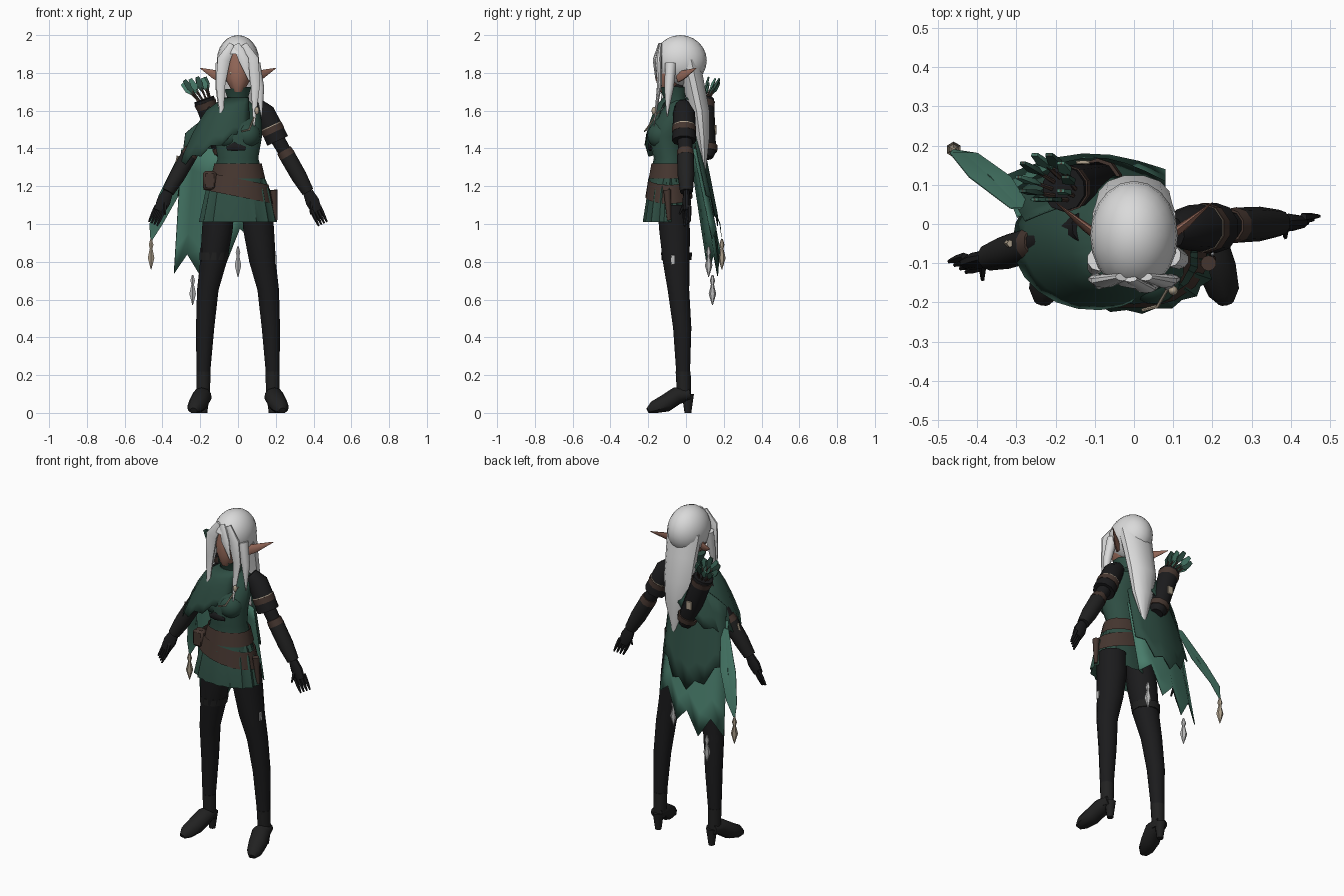
import bpy, bmesh, math, random
from mathutils import Vector

random.seed(4)
cube = bpy.data.objects.get("Cube")
if cube:
    bpy.data.objects.remove(cube, do_unlink=True)

AXIS_X, AXIS_Y, AXIS_Z = Vector((1, 0, 0)), Vector((0, 1, 0)), Vector((0, 0, 1))
sides = (("left", 1), ("right", -1))
parts = []


def material(name, red, green, blue):
    mat = bpy.data.materials.new(name)
    mat.use_nodes = True
    colour = (red, green, blue, 1)
    mat.diffuse_color = colour
    mat.node_tree.nodes["Principled BSDF"].inputs["Base Color"].default_value = colour
    return mat


white = material("white_hair", .7, .7, .7)
skin = material("tan_skin", .3, .14, .1)
green = material("dark_green_cloth", .027, .074, .055)
lining = material("light_green_lining", .065, .2, .145)
black = material("black_cloth", .011, .011, .012)
leather = material("charcoal_leather", .015, .015, .015)
brown = material("brown_leather", .06, .037, .029)
gold = material("pale_gold", .42, .35, .26)
silver = material("silver", .5, .5, .5)


def finish(name, bm, mat):
    bmesh.ops.recalc_face_normals(bm, faces=bm.faces)
    mesh = bpy.data.meshes.new(name)
    bm.to_mesh(mesh)
    bm.free()
    mesh.materials.append(mat)
    ob = bpy.data.objects.new(name, mesh)
    bpy.context.collection.objects.link(ob)
    parts.append(ob)
    return ob


def bridge(bm, rows, closed):
    """Join neighbouring rows of vertices with quads."""
    for low, high in zip(rows, rows[1:]):
        count = len(low)
        for k in range(count if closed else count - 1):
            j = (k + 1) % count
            bm.faces.new((low[k], low[j], high[j], high[k]))


def tube(name, mat, points, squash=1, sections=10, ref=AXIS_Y, level=False,
         caps=True, pleat=0, tilt=0):
    """Skin oval sections (x, y, z, radius) along a path; level keeps them horizontal."""
    bm = bmesh.new()
    rings = []
    last = len(points) - 1
    for i, (x, y, z, radius) in enumerate(points):
        centre = Vector((x, y, z))
        ahead, behind = points[min(i + 1, last)], points[max(i - 1, 0)]
        path = Vector(ahead[:3]) - Vector(behind[:3])
        across, depth = AXIS_X, AXIS_Y
        if not level:
            across = path.cross(ref).normalized()
            depth = across.cross(path).normalized()
        ring = []
        for k in range(sections):
            angle = math.tau * (k + .5) / sections
            size = radius * (1 + pleat * (-1) ** k)
            spot = centre + size * (across * math.cos(angle) + depth * squash * math.sin(angle))
            spot.z = max(0, spot.z + tilt * (spot.x - x))
            ring.append(bm.verts.new(spot))
        rings.append(ring)
    bridge(bm, rings, True)
    if caps:
        bm.faces.new(rings[0])
        bm.faces.new(rings[-1])
    return finish(name, bm, mat)


def cloth(name, mat, place, columns, rows=5):
    """Thin cloth whose points come from place(column, along, down)."""
    bm = bmesh.new()
    grid = [[bm.verts.new(place(c, c / columns, r / rows)) for c in range(columns + 1)]
            for r in range(rows + 1)]
    bridge(bm, grid, False)
    finish(name, bm, mat).modifiers.new("thickness", "SOLIDIFY").thickness = .005


def fit(bm, centre, size):
    for v in bm.verts:
        v.co = Vector(c + a * b for c, a, b in zip(centre, v.co, size))


def ball(name, mat, centre, size, keep=None):
    bm = bmesh.new()
    bmesh.ops.create_uvsphere(bm, u_segments=20, v_segments=12, radius=1)
    fit(bm, centre, size)
    if keep:
        drop = [f for f in bm.faces if not keep(f.calc_center_median())]
        bmesh.ops.delete(bm, geom=drop, context="FACES")
    finish(name, bm, mat)


def box(name, mat, centre, size):
    bm = bmesh.new()
    bmesh.ops.create_cube(bm, size=1)
    fit(bm, centre, size)
    bmesh.ops.bevel(bm, geom=bm.edges[:], offset=min(size) / 5, segments=1, affect="EDGES")
    finish(name, bm, mat)


def between(start, end, t, radius):
    return (*start.lerp(end, t), radius)


def mirrored(sign, *points):
    return [(x * sign, y, z, radius) for x, y, z, radius in points]


# Torso, neck and collar
tube("tunic", green, [(0, -.09, 1.2, .15), (0, -.085, 1.35, .11), (0, -.105, 1.46, .13),
                      (0, -.08, 1.53, .13), (0, -.04, 1.6, .12), (0, -.04, 1.66, .05)],
     squash=.77, sections=14, level=True)
tube("neck", black, [(0, -.04, 1.6, .04), (0, -.05, 1.75, .036)], level=True)
tube("collar", green, [(0, -.05, 1.62, .06), (0, -.06, 1.67, .058), (0, -.07, 1.72, .075)],
     level=True, caps=False, tilt=.1)
tube("belly_trim", black, [(-.06, -.185, 1.4, .01), (-.02, -.19, 1.41, .025), (.04, -.185, 1.4, .01)],
     squash=.5)

# Skirt, belts and pouch
tube("pleated_skirt", green, [(0, -.09, 1.26, .13), (0, -.1, 1.18, .165), (0, -.105, 1.01, .2)],
     squash=.6, sections=32, level=True, caps=False, pleat=.04)
tube("waist_belt", brown, [(0, -.085, 1.24, .147), (0, -.085, 1.32, .128)],
     squash=.78, sections=16, level=True, caps=False)
tube("slung_belt", brown, [(0, -.09, 1.145, .188), (0, -.09, 1.24, .165)],
     squash=.67, sections=16, level=True, caps=False, tilt=-.2)
box("front_pouch", brown, (-.15, -.15, 1.23), (.07, .06, .1))
tube("hip_sheath", brown, [(.19, -.1, 1.18, .02), (.2, -.09, 1.02, .01)])

# Legs, boots, bust, ears and eyes
for side, sign in sides:
    ball(side + "_bust", green, (.05 * sign, -.135, 1.47), (.07, .07, .07))
    tube(side + "_leg", black, mirrored(
        sign, (.1, -.07, 1.1, .085), (.11, -.06, .96, .084), (.13, -.052, .8, .073),
        (.16, -.04, .65, .059), (.174, -.02, .45, .05), (.184, -.015, .2, .037)),
        sections=12, level=True)
    tube(side + "_boot_shaft", leather, mirrored(
        sign, (.183, -.015, .22, .04), (.184, -.01, .07, .036)), level=True)
    tube(side + "_foot", leather, mirrored(
        sign, (.185, .02, .1, .036), (.19, -.05, .09, .052), (.21, -.11, .05, .052),
        (.228, -.17, .025, .042), (.235, -.2, .01, .02)), squash=.9, ref=AXIS_Z)
    tube(side + "_heel", leather, mirrored(sign, (.18, .01, .1, .032), (.18, .01, 0, .018)), level=True)
    tube(side + "_ear", skin, mirrored(
        sign, (.08, -.04, 1.78, .032), (.12, -.01, 1.79, .026), (.2, .055, 1.825, .002)), squash=.4)
    ball(side + "_eye", gold, (.032 * sign, -.14, 1.8), (.014, .008, .008))
tube("right_thigh_band", leather, [(-.125, -.05, .85, .082), (-.13, -.05, .81, .079)], level=True)
box("thigh_pouch", leather, (-.185, -.05, .84), (.03, .07, .08))
box("thigh_charm", silver, (.2, -.07, .81), (.01, .02, .05))

# Arms, bracers and gloves; the right arm reaches further forward
for (side, sign), reach in zip(sides, (.05, -.3)):
    shoulder, elbow, wrist, tip = (
        Vector((x * sign, reach * (x - .12) - .01, z))
        for x, z in ((.12, 1.6), (.25, 1.38), (.37, 1.17), (.45, 1)))
    tube(side + "_arm", black, [(*shoulder, .045), (*elbow, .037),
                                between(elbow, wrist, .4, .038), (*wrist, .027)])
    tube(side + "_bracer", leather, [between(elbow, wrist, .1, .045),
                                     between(elbow, wrist, .6, .044), (*wrist, .034)])
    tube(side + "_elbow_strap", brown, [between(shoulder, elbow, .95, .043),
                                        between(elbow, wrist, .1, .046)])
    tube(side + "_palm", black, [(*wrist, .028), between(wrist, tip, .3, .038),
                                 between(wrist, tip, .6, .03)], squash=.6)
    fan = Vector((sign * .8, .5, .4)) * .018
    for k in range(4):
        knuckle = wrist.lerp(tip, .5) + fan * (k - 1.5)
        end = tip + fan * (k - 1.5)
        tube(f"{side}_finger_{k + 1}", black, [(*knuckle, .011), between(knuckle, end, .5, .01),
                                               (*end, .005)], sections=5)
    thumb = tip.lerp(wrist, .3) - AXIS_Y * .04 - AXIS_X * sign * .04
    tube(side + "_thumb", black, [between(wrist, tip, .2, .014), (*thumb, .005)], sections=5)

# Puffed left sleeve with its band
top, cuff = Vector((.14, -.01, 1.59)), Vector((.21, -.01, 1.44))
tube("left_sleeve", black, [(.1, -.02, 1.63, .04), (*top, .058), (*cuff, .064)])
tube("sleeve_band", brown, [between(top, cuff, t, .064) for t in (.5, .7)])
tube("sleeve_trim", gold, [between(top, cuff, t, .062) for t in (.47, .52)])

# Face
tube("face", skin, [(0, -.115, 1.7, .022), (0, -.1, 1.72, .042), (0, -.08, 1.77, .07),
                    (0, -.065, 1.83, .08), (0, -.055, 1.92, .075)],
     squash=1.15, sections=14, level=True)

# Hair: open-fronted cap, long fall behind and framing locks
ball("hair_cap", white, (0, -.03, 1.865), (.112, .14, .135),
     lambda c: c.z > 1.9 or c.y > -.08 or (abs(c.x) > .06 and c.z > 1.8))
tube("back_hair", white, [(0, .01, 1.87, .11), (0, .04, 1.74, .1), (0, .07, 1.6, .093),
                          (.01, .085, 1.45, .066), (.01, .1, 1.26, .005)],
     squash=.6, sections=12, level=True)
for side, sign in sides:
    tube(side + "_fringe", white, mirrored(
        sign, (.03, -.135, 1.95, .02), (.075, -.145, 1.87, .036), (.092, -.14, 1.74, .026),
        (.085, -.17, 1.52, .004)), squash=.5)
tube("left_side_lock", white, [(.09, -.08, 1.85, .03), (.115, -.09, 1.72, .025),
                               (.125, -.1, 1.57, .003)])
tube("right_side_lock", white, [(-.09, -.09, 1.85, .03), (-.1, -.11, 1.72, .02),
                                (-.1, -.13, 1.6, .003)])
tube("eye_fringe", white, [(-.01, -.14, 1.95, .02), (.03, -.165, 1.87, .028), (.06, -.16, 1.76, .004)],
     squash=.4)
ball("hair_bead", gold, (.1, -.17, 1.6), (.012, .012, .02))


# Mantle: a flared collar-to-hem sweep, open over the left shoulder
def mantle_point(column, along, down):
    angle = .7 + along * (math.tau - 1.4)
    spread = down ** .55
    droop = .23 - .11 * math.cos(angle) + .03 * (column % 2)
    return (math.cos(angle) * (.075 + .135 * spread) - .1 * spread,
            math.sin(angle) * (.075 + .1 * spread) - .045,
            1.67 - droop * down)


cloth("shoulder_mantle", green, mantle_point, columns=18)
tube("mantle_cord", gold, [(.1, -.14, 1.6, .004), (.06, -.21, 1.5, .005), (.02, -.22, 1.49, .004)],
     sections=5)


# Back cape: two layers bowed outward with toothed hems
def outer_point(column, along, down):
    bow = math.sin(math.pi * along)
    top, hem = 1.48 + .1 * bow, 1.15 - .16 * bow + .05 * (column % 2)
    return (.08 - along * (.36 + .04 * down), .04 + .04 * bow + .07 * down * (1 + .5 * bow) - .03 * along,
            top + (hem - top) * down)


def lining_point(column, along, down):
    bow = math.sin(math.pi * along)
    hem = .92 - .2 * math.sin(2 * along) + .12 * (column % 2)
    return (.08 - along * (.38 + .04 * down), .04 + .05 * bow + .1 * down - .02 * along,
            1.4 + (hem - 1.4) * down)


cloth("outer_cape", green, outer_point, columns=8)
cloth("cape_lining", lining, lining_point, columns=6)
for k in range(2):
    shift = -.055 * k
    tube(f"cape_ribbon_{k + 1}", lining, [
        (-.28 + shift / 3, .04, 1.36, .02), (-.34 + shift, .12, 1.15, .03),
        (-.42 + shift / 2, .18, 1, .025), (-.46, .19, .91, .004)],
        squash=.1, sections=6, level=True)

# Hanging ornaments
for name, mat, x, y, z in (("ribbon", gold, -.46, .19, .92), ("hem", silver, -.24, .14, .73),
                           ("inner", silver, 0, .12, .88)):
    tube(name + "_ornament", mat, [(x, y, z - drop, radius) for drop, radius in (
        (0, .005), (.03, .014), (.05, .008), (.1, .02), (.16, .002))], sections=6, level=True)
tube("mantle_tassel", gold, [(-.315, -.05, 1.36, .01), (-.33, -.05, 1.3, .006)], sections=5)

# Quiver on the back
base, mouth = Vector((-.07, .11, 1.35)), Vector((-.18, .09, 1.66))
tube("quiver", black, [(*base, .035), between(base, mouth, .1, .052), (*mouth, .058)])
for name, t in (("lower", .1), ("upper", .85)):
    tube(name + "_quiver_band", brown, [between(base, mouth, t, .057),
                                        between(base, mouth, t + .1, .062)])
box("quiver_plate", gold, (-.13, .157, 1.5), (.035, .01, .05))

# Arrows fanned around the quiver mouth
for k in range(10):
    angle = math.tau * k / 10
    fan = Vector((math.cos(angle), math.sin(angle), math.cos(angle) / 3))
    foot = mouth + fan * .03
    head = mouth + Vector((-.055, .03, random.uniform(.09, .12))) + fan * .06
    tube(f"arrow_shaft_{k + 1}", brown, [(*foot, .006), (*head, .004)], sections=5)
    tube(f"arrow_feather_{k + 1}", lining if k % 2 else green, [
        between(foot, head, .35, .006), between(foot, head, .65, .024), (*head, .014)],
        squash=.4, sections=4)

# Soft shading with crisp creases
for ob in parts:
    ob.select_set(True)
bpy.context.view_layer.objects.active = parts[0]
bpy.ops.object.shade_smooth_by_angle(angle=math.radians(40))
